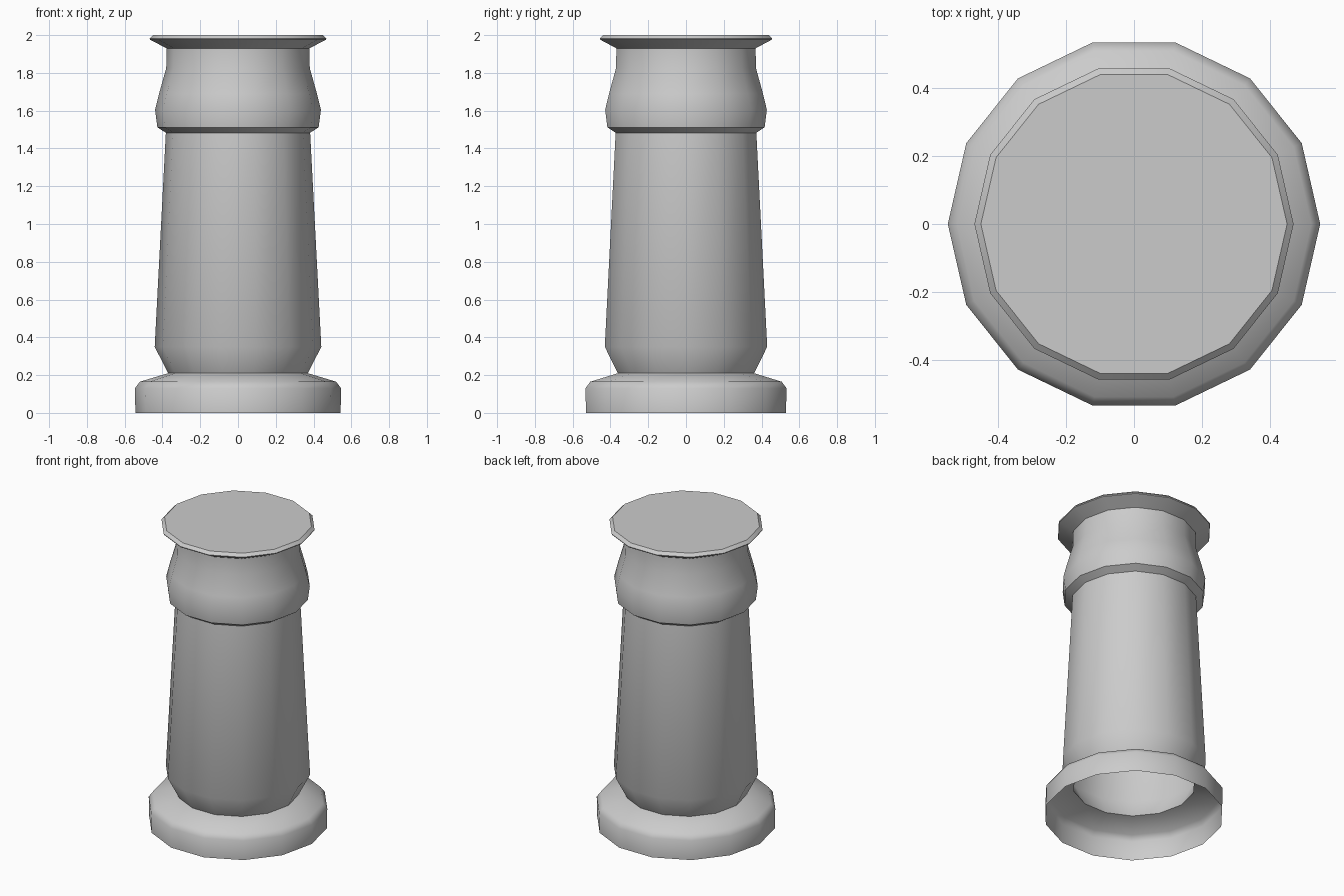
import bpy, bmesh, math

if "Cube" in bpy.data.objects:
    bpy.data.objects.remove(bpy.data.objects["Cube"])

SIDES = 14


def lathe(name, profile, cap_top=False):
    """Revolve (radius, height) points, listed bottom to top, as an open shell."""
    bm = bmesh.new()
    rings = []
    for r, z in profile:
        angles = [2 * math.pi * i / SIDES for i in range(SIDES)]
        rings.append([bm.verts.new((r * math.cos(a), r * math.sin(a), z)) for a in angles])
    for low, high in zip(rings, rings[1:]):
        for i in range(SIDES):
            j = (i + 1) % SIDES
            bm.faces.new((low[i], low[j], high[j], high[i]))
    if cap_top:
        bm.faces.new(rings[-1])
    mesh = bpy.data.meshes.new(name)
    bm.to_mesh(mesh)
    bm.free()
    obj = bpy.data.objects.new(name, mesh)
    bpy.context.collection.objects.link(obj)
    bpy.ops.object.select_all(action='DESELECT')
    obj.select_set(True)
    bpy.context.view_layer.objects.active = obj
    bpy.ops.object.shade_smooth_by_angle(angle=math.radians(42))
    return obj


# Hollow foot ring, open underneath
lathe("base", [(0.543, 0), (0.546, 0.13), (0.52, 0.165), (0.37, 0.21)])

# Tapered shaft with a narrowed foot
lathe("shaft", [(0.37, 0.21), (0.441, 0.35), (0.382, 1.483)])

# Bulged collar and neck
lathe("collar", [(0.382, 1.483), (0.427, 1.512), (0.439, 1.605),
                 (0.418, 1.69), (0.38, 1.825), (0.378, 1.93)])

# Flared rim with a flat lid
lathe("rim", [(0.378, 1.93), (0.466, 1.976), (0.468, 1.982), (0.449, 2.0)], cap_top=True)
